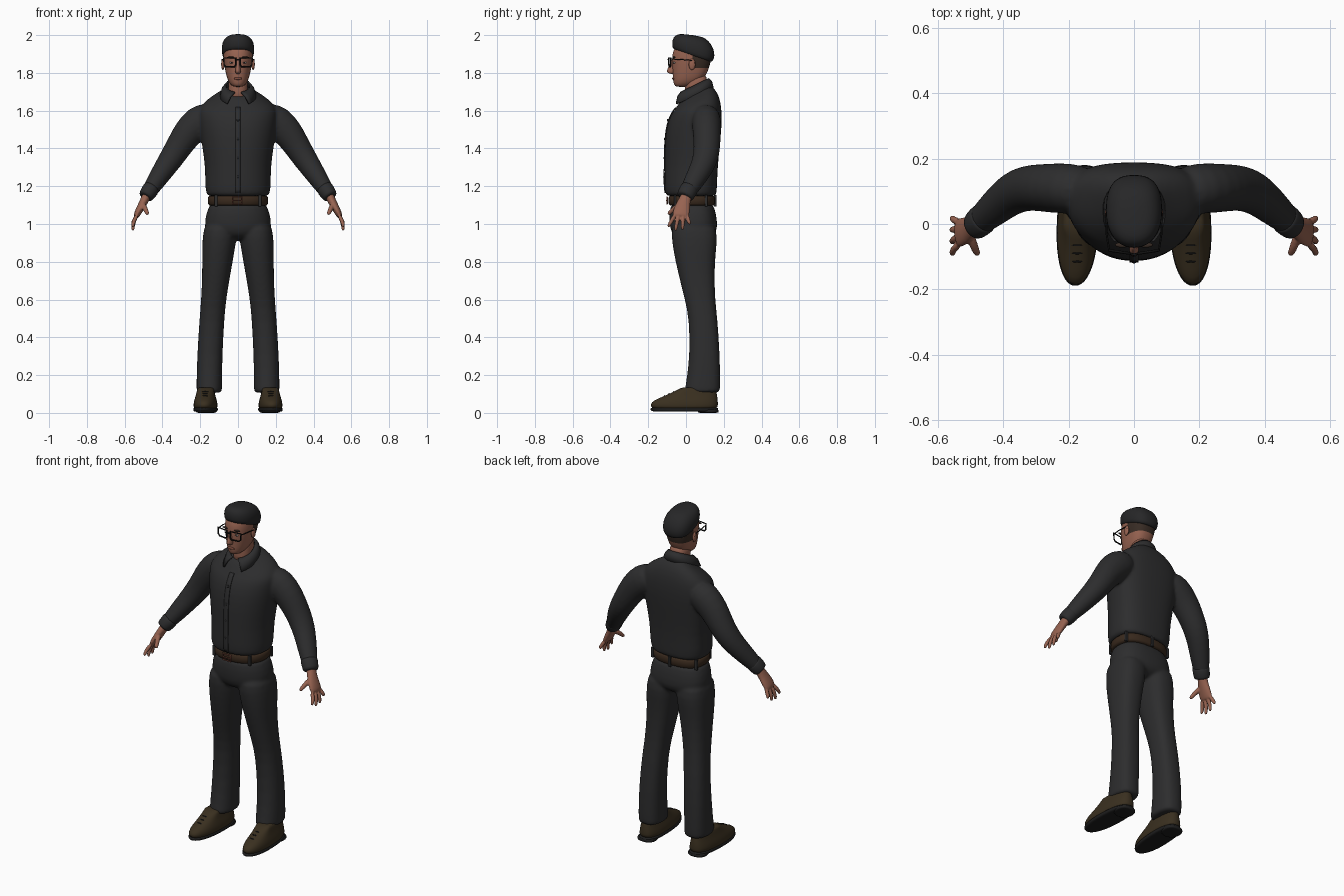
import bpy, bmesh
from math import sin, cos, pi, radians
from mathutils import Vector, Matrix

cube = bpy.data.objects.get("Cube")
if cube:
    bpy.data.objects.remove(cube, do_unlink=True)


def material(name, r, g, b):
    m = bpy.data.materials.new(name)
    m.use_nodes = True
    m.diffuse_color = (r, g, b, 1)
    node = next(n for n in m.node_tree.nodes if n.type == "BSDF_PRINCIPLED")
    node.inputs["Base Color"].default_value = (r, g, b, 1)
    return m


CLOTH = material("black_cloth", .026, .026, .027)
HAIR = material("black_hair", .02, .02, .021)
FADE = material("short_hair_brown", .04, .025, .018)
SKIN = material("skin", .31, .125, .082)
COPPER = material("copper_brown", .22, .075, .05)
BELT = material("belt_leather", .04, .022, .012)
SHOE = material("shoe_leather", .042, .029, .014)
SOLE = material("sole_rubber", .013, .013, .013)
FRAME = material("spectacle_black", .006, .006, .006)
EYE = material("eye_white", .5, .45, .42)


def power(v, e):
    return (1 if v >= 0 else -1) * abs(v) ** (2 / e)


def ring(z, yc, hx, front, back, x=0, tilt=0, shear=0, n=24):
    """Level cross-section with its own front and back depth."""
    pts = []
    for i in range(n):
        c, s = cos(2 * pi * i / n), sin(2 * pi * i / n)
        e = 2.6 if s > 0 else 2.2
        dy = power(s, e) * (back - yc if s > 0 else yc - front)
        pts.append(Vector((x + hx * power(c, e) + shear * dy, yc + dy, z + tilt * dy)))
    return pts


def loft(bm, loops):
    rows = [[bm.verts.new(p) for p in lp] for lp in loops]
    n = len(rows[0])
    for a, b in zip(rows, rows[1:]):
        for i in range(n):
            bm.faces.new((a[i], a[(i + 1) % n], b[(i + 1) % n], b[i]))
    bm.faces.new(rows[0][::-1])
    bm.faces.new(rows[-1])


def limb(bm, pts, side=1, n=16):
    """Tube along points (x, y, z, sideways radius, depth radius)."""
    cs = [Vector((side * p[0], p[1], p[2])) for p in pts]
    loops = []
    for i, p in enumerate(pts):
        t = (cs[min(i + 1, len(cs) - 1)] - cs[max(i - 1, 0)]).normalized()
        u = Vector((0, 1, 0)).cross(t).normalized()
        v = t.cross(u)
        loops.append([cs[i] + u * p[3] * cos(2 * pi * k / n) + v * p[4] * sin(2 * pi * k / n)
                      for k in range(n)])
    loft(bm, loops)


def ball(bm, centre, size):
    mat = Matrix.Translation(centre) @ Matrix.Diagonal((*size, 1))
    bmesh.ops.create_uvsphere(bm, u_segments=16, v_segments=10, radius=1, matrix=mat)


def box(bm, centre, size):
    mat = Matrix.Translation(centre) @ Matrix.Diagonal((*size, 1))
    bmesh.ops.create_cube(bm, size=1, matrix=mat)


def make(name, bm, *mats, sub=1, voxel=0, smooth=True):
    bmesh.ops.recalc_face_normals(bm, faces=bm.faces[:])
    for f in bm.faces:
        f.smooth = smooth
    me = bpy.data.meshes.new(name)
    bm.to_mesh(me)
    bm.free()
    ob = bpy.data.objects.new(name, me)
    bpy.context.scene.collection.objects.link(ob)
    for m in mats:
        me.materials.append(m)
    if sub:
        ob.modifiers.new("subdivide", "SUBSURF").levels = sub
        ob.modifiers["subdivide"].render_levels = sub
    if voxel:
        r = ob.modifiers.new("fuse", "REMESH")
        r.mode, r.voxel_size, r.use_smooth_shade = "VOXEL", voxel, True
        s = ob.modifiers.new("soften", "SMOOTH")
        s.factor, s.iterations = .5, 5
    return ob


def rod(name, pts, radius, mat, closed=False):
    cu = bpy.data.curves.new(name, "CURVE")
    cu.dimensions, cu.bevel_depth, cu.bevel_resolution, cu.use_fill_caps = "3D", radius, 1, True
    sp = cu.splines.new("POLY")
    sp.points.add(len(pts) - 1)
    for p, q in zip(sp.points, pts):
        p.co = (*q, 1)
    sp.use_cyclic_u = closed
    cu.materials.append(mat)
    ob = bpy.data.objects.new(name, cu)
    bpy.context.scene.collection.objects.link(ob)


SIDES = ((1, "left"), (-1, "right"))

# Shirt: torso and sleeves fused into one skin
bm = bmesh.new()
loft(bm, [ring(z, yc, hx, f, b, tilt=t) for z, yc, hx, f, b, t in (
    (1.145, .04, .158, -.098, .155, 0), (1.155, .04, .168, -.110, .162, 0),
    (1.20, .05, .176, -.116, .165, 0), (1.30, .06, .174, -.114, .168, 0),
    (1.42, .07, .192, -.114, .180, 0), (1.52, .08, .207, -.104, .190, 0),
    (1.59, .08, .213, -.080, .190, .05), (1.63, .07, .195, -.062, .183, .2),
    (1.665, .06, .145, -.045, .165, .35), (1.69, .05, .085, -.030, .135, .5),
    (1.705, .05, .066, -.015, .112, .5))])
for s, _ in SIDES:
    limb(bm, [(.13, .10, 1.585, .075, .075), (.205, .11, 1.545, .092, .080),
              (.265, .11, 1.485, .083, .076), (.31, .112, 1.415, .072, .072),
              (.348, .105, 1.355, .067, .070), (.385, .085, 1.30, .060, .064),
              (.425, .05, 1.24, .053, .057), (.465, .015, 1.18, .043, .047),
              (.482, 0, 1.155, .038, .042)], s)
shirt = make("shirt", bm, CLOTH, voxel=.009)

# Cuffs
for s, side in SIDES:
    bm = bmesh.new()
    limb(bm, [(.455, .022, 1.195, .042, .046), (.46, .018, 1.188, .047, .051),
              (.487, -.005, 1.148, .042, .047), (.491, -.008, 1.142, .036, .042)], s)
    make(side + "_cuff", bm, CLOTH)

# Button placket laid on the shirt front, with buttons
bm = bmesh.new()
rows = [[bm.verts.new((x, -.2, 1.165 + .45 * i / 24)) for x in (-.014, 0, .014)] for i in range(25)]
for a, b in zip(rows, rows[1:]):
    for i in range(2):
        bm.faces.new((a[i], a[i + 1], b[i + 1], b[i]))
placket = make("placket", bm, CLOTH, sub=0)
wrap = placket.modifiers.new("lay", "SHRINKWRAP")
wrap.target, wrap.wrap_method, wrap.wrap_mode = shirt, "PROJECT", "ABOVE_SURFACE"
wrap.use_project_y, wrap.use_positive_direction, wrap.offset = True, True, .003
thick = placket.modifiers.new("thickness", "SOLIDIFY")
thick.thickness, thick.offset = .005, 0
bm = bmesh.new()
for z, y in ((1.55, -.095), (1.45, -.111), (1.35, -.114), (1.25, -.115)):
    ball(bm, (0, y, z), (.007, .006, .007))
make("buttons", bm, HAIR, sub=0)

# Collar: open folded band with two points at the front
bm = bmesh.new()
rows = []
for i in range(25):
    k = i / 12 - 1
    a, b = radians(165 * k), radians(142 * k)
    top = Vector((.064 * sin(a), .045 + .073 * cos(a), 0))
    top.z = 1.71 + .5 * top.y
    low = Vector((.094 * sin(b), .05 + (.092 if cos(b) > 0 else .128) * cos(b), 0))
    low.z = top.z - .05 - .012 * abs(k) ** 6
    mid = (top + low) / 2 + Vector((.004 * sin(a), .004 * cos(a), .008))
    rows.append([bm.verts.new(p) for p in (top, mid, low)])
for a, b in zip(rows, rows[1:]):
    for i in range(2):
        bm.faces.new((a[i], a[i + 1], b[i + 1], b[i]))
thick = make("collar", bm, CLOTH, sub=0).modifiers.new("thickness", "SOLIDIFY")
thick.thickness, thick.offset = .01, 0

# Trousers: hips and legs fused
bm = bmesh.new()
loft(bm, [ring(*r) for r in (
    (1.13, .04, .152, -.084, .146), (1.05, .045, .170, -.090, .160),
    (.98, .05, .183, -.088, .170), (.94, .05, .15, -.070, .150), (.915, .04, .06, -.03, .10))])
for s, _ in SIDES:
    loft(bm, [ring(z, (f + b) / 2, hx, f, b, x=s * cx) for z, cx, hx, f, b in (
        (1.02, .092, .085, -.078, .155), (.93, .097, .091, -.078, .167),
        (.85, .105, .086, -.066, .158), (.75, .113, .076, -.045, .151),
        (.60, .129, .066, -.007, .154), (.50, .138, .066, .016, .167),
        (.30, .150, .067, .020, .180), (.15, .152, .068, -.002, .182),
        (.115, .152, .068, -.008, .180), (.105, .152, .064, -.004, .176))])
make("trousers", bm, CLOTH, voxel=.009)

# Belt, loops and buckle
bm = bmesh.new()
loft(bm, [ring(z, .04, .161 - d, -.094 + d, .155 - d) for z, d in (
    (1.097, .008), (1.099, 0), (1.149, 0), (1.151, .008))])
make("belt", bm, BELT)
bm = bmesh.new()
for i, p in enumerate(ring(1.123, .04, .161, -.094, .155)):
    if i in (2, 6, 10, 15, 21):
        box(bm, p, (.016, .012, .06))
make("belt_loops", bm, CLOTH, sub=0, smooth=False)
rod("buckle", [(-.03, -.1, 1.106), (.022, -.1, 1.106), (.022, -.1, 1.142), (-.03, -.1, 1.142)],
    .0045, COPPER, True)
rod("buckle_tongue", [(-.03, -.103, 1.124), (.022, -.103, 1.124)], .0035, COPPER)

# Shoes with soles and heels
for s, side in SIDES:
    foot = dict(x=s * .172, shear=s * -.04)
    bm = bmesh.new()
    loft(bm, [ring(z, 0, hx, f, b, **foot) for z, hx, f, b in (
        (.016, .060, -.180, .165), (.035, .064, -.190, .170), (.058, .062, -.186, .170),
        (.078, .056, -.145, .168), (.098, .050, -.095, .165), (.122, .045, -.045, .160),
        (.138, .040, -.020, .150))])
    make(side + "_shoe", bm, SHOE)
    bm = bmesh.new()
    loft(bm, [ring(z, 0, hx, f, .172, **foot) for z, hx, f in (
        (.006, .058, -.172), (.009, .064, -.186), (.025, .066, -.193), (.028, .062, -.188))])
    loft(bm, [ring(z, .12, .054, .062, .172, x=s * .168) for z in (0, .003, .016, .02)])
    make(side + "_sole", bm, SOLE)
    bm = bmesh.new()
    for k in range(3):
        box(bm, (s * .174, -.065 - .025 * k, .112 - .011 * k), (.04, .007, .009))
    make(side + "_laces", bm, SOLE, smooth=False)

# Hands: palm, fingers and thumb fused
for s, side in SIDES:
    bm = bmesh.new()
    limb(bm, [(.470, .015, 1.18, .026, .030), (.495, -.008, 1.125, .023, .031),
              (.515, -.02, 1.088, .021, .043), (.534, -.027, 1.053, .018, .046),
              (.541, -.029, 1.035, .013, .042)], s)
    for i, z in enumerate((.982, .963, .968, .995)):
        y, yt = -.060 + .022 * i, -.092 + .037 * i
        limb(bm, [(.532, y, 1.05, .012, .012), (.553, (y + yt) / 2, 1.015, .0125, .012),
                  (.557, yt, z + .01, .0105, .0105), (.555, yt, z, .006, .006)], s, 8)
    limb(bm, [(.503, -.03, 1.105, .016, .016), (.49, -.068, 1.078, .0145, .0145),
              (.48, -.09, 1.056, .012, .012), (.478, -.095, 1.05, .007, .007)], s, 8)
    make(side + "_hand", bm, SKIN, voxel=.004)

# Head and neck; back and sides carry short hair
bm = bmesh.new()
loft(bm, [ring(*r) for r in (
    (1.725, -.02, .022, -.054, .01), (1.738, -.01, .040, -.064, .04),
    (1.76, .01, .054, -.069, .085), (1.79, .02, .063, -.071, .108),
    (1.825, .03, .070, -.073, .122), (1.86, .035, .076, -.075, .132),
    (1.90, .035, .078, -.073, .137), (1.94, .035, .074, -.060, .135),
    (1.97, .04, .055, -.02, .11))])
for f in bm.faces:
    c = f.calc_center_median()
    f.material_index = int(c.y > .03 and c.z > 1.83)
make("head", bm, SKIN, FADE)
bm = bmesh.new()
loft(bm, [ring(z, .05, r, .05 - r * 1.08, .05 + r * 1.18) for z, r in (
    (1.65, .054), (1.70, .052), (1.75, .052), (1.80, .052))])
make("neck", bm, SKIN)

# Hair cap sloping down to the back
bm = bmesh.new()
loft(bm, [ring(z, .04, hx, f, b, tilt=t) for z, hx, f, b, t in (
    (1.888, .074, -.062, .130, -.34), (1.892, .083, -.072, .142, -.34),
    (1.925, .088, -.075, .154, -.3), (1.958, .084, -.069, .147, -.26),
    (1.985, .068, -.052, .122, -.2), (2.0, .036, -.02, .085, -.12))])
make("hair", bm, HAIR)

# Face: nose, ears, lips, eyes and brows
bm = bmesh.new()
loft(bm, [ring(z, -.07, hx, f, -.055, n=12) for z, hx, f in (
    (1.875, .008, -.076), (1.835, .010, -.091), (1.812, .016, -.105), (1.799, .015, -.098),
    (1.794, .008, -.08))])
make("nose", bm, SKIN)
for name, mat, (x, y, z), size in (
        ("ear", SKIN, (.080, .032, 1.845), (.009, .018, .030)),
        ("eye", EYE, (.034, -.0615, 1.854), (.012, .007, .005)),
        ("iris", FRAME, (.034, -.066, 1.854), (.005, .004, .005)),
        ("brow", FADE, (.036, -.064, 1.882), (.022, .008, .005))):
    for s, side in SIDES:
        bm = bmesh.new()
        ball(bm, (s * x, y, z), size)
        make(side + "_" + name, bm, mat, sub=0)
bm = bmesh.new()
ball(bm, (0, -.066, 1.770), (.023, .008, .007))
make("lips", bm, COPPER, sub=0)

# Spectacles
for s, side in SIDES:
    rim = [(.018, 1.833), (.064, 1.833), (.074, 1.843), (.076, 1.880), (.012, 1.880), (.012, 1.842)]
    rod(side + "_rim", [(s * x, -.092 + .15 * x, z) for x, z in rim], .0042, FRAME, True)
    rod(side + "_temple", [(s * .076, -.081, 1.873), (s * .084, -.03, 1.871), (s * .085, .03, 1.866),
                           (s * .084, .045, 1.85)], .003, FRAME)
rod("bridge", [(-.012, -.091, 1.868), (0, -.094, 1.871), (.012, -.091, 1.868)], .004, FRAME)
